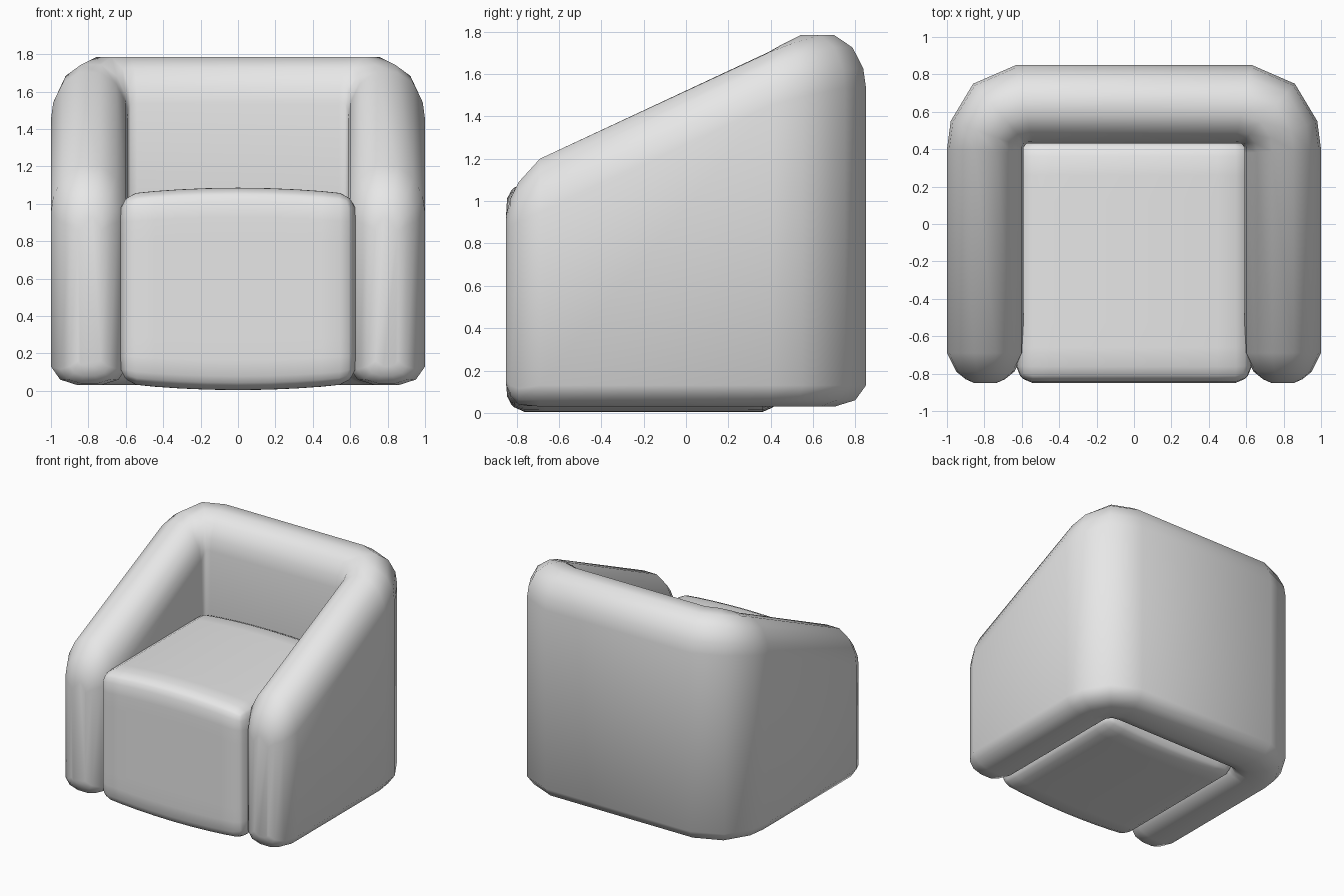
import bpy, bmesh, math
from mathutils import Vector

cube = bpy.data.objects.get("Cube")
if cube:
    bpy.data.objects.remove(cube)

fabric = bpy.data.materials.new("light grey fabric")
fabric.use_nodes = True
grey = (0.8, 0.8, 0.8, 1)
fabric.diffuse_color = grey
fabric.node_tree.nodes["Principled BSDF"].inputs["Base Color"].default_value = grey


def finish(bm, name):
    bmesh.ops.recalc_face_normals(bm, faces=bm.faces)
    mesh = bpy.data.meshes.new(name)
    bm.to_mesh(mesh)
    bm.free()
    mesh.materials.append(fabric)
    obj = bpy.data.objects.new(name, mesh)
    bpy.context.collection.objects.link(obj)
    bpy.ops.object.select_all(action="DESELECT")
    obj.select_set(True)
    bpy.context.view_layer.objects.active = obj
    bpy.ops.object.shade_smooth_by_angle(angle=math.radians(50))
    return obj


# Cross-section of the padded wall: (fraction across, drop from the crest)
top_round = [(1, .25), (.97, .16), (.85, .06), (.64, 0)]
bottom_round = [(.65, 0), (.88, .03), (1, .10)]


def section(inner, outer, top, bottom, roundness):
    right = [(t, bottom + d * roundness) for t, d in bottom_round]
    right += [(t, top - d * roundness) for t, d in top_round]
    loop = right + [(1 - t, z) for t, z in reversed(right)]
    a, b = Vector(inner), Vector(outer)
    return [(*a.lerp(b, t), z) for t, z in loop]


def slope(y):
    return min(1.785, 1.2 + (y + .69) * .457)


# Half of the U path: rounded arm front, straight arm, back corner
mid = .795
stations = [((mid - w, y), (mid + w, y), top, bottom, r) for y, w, top, bottom, r in [
    (-.85, .06, .93, .13, .3), (-.83, .105, 1.01, .08, .5),
    (-.79, .155, 1.09, .04, .75), (-.69, .205, 1.2, .03, 1)]]
for inner, outer in [((.59, .38), (1, .40)), ((.59, .41), (.98, .55)),
                     ((.575, .43), (.86, .75)), ((.54, .43), (.63, .85))]:
    stations.append((inner, outer, slope((inner[1] + outer[1]) / 2 + .02), .03, 1))

# Mirror the path and skin it into one continuous back and arms
rings = [section(*s) for s in stations]
rings += [[(-x, y, z) for x, y, z in ring] for ring in reversed(rings)]
bm = bmesh.new()
rows = [[bm.verts.new(p) for p in ring] for ring in rings]
for a, b in zip(rows, rows[1:]):
    for i in range(len(a)):
        j = (i + 1) % len(a)
        bm.faces.new((a[i], a[j], b[j], b[i]))
bm.faces.new(rows[0])
bm.faces.new(rows[-1])
finish(bm, "back_and_arms")

# Seat block: rounded box with a crowned top and bottom
half = Vector((.63, .65, .505))
centre = Vector((0, -.2, .545))
radius = .1
bm = bmesh.new()
bmesh.ops.create_cube(bm, size=2)
bmesh.ops.subdivide_edges(bm, edges=bm.edges[:], cuts=11, use_grid_fill=True)
for v in bm.verts:
    p = Vector([math.sin(c * math.pi / 2) * h for c, h in zip(v.co, half)])
    core = Vector([max(radius - h, min(h - radius, c)) for c, h in zip(p, half)])
    offset = p - core
    if offset.length > 0:
        p = core + offset.normalized() * min(radius, max(abs(c) for c in offset))
    p.z += .036 * (p.z / half.z) * (1 - (p.x / half.x) ** 2)
    v.co = p + centre
finish(bm, "seat")
